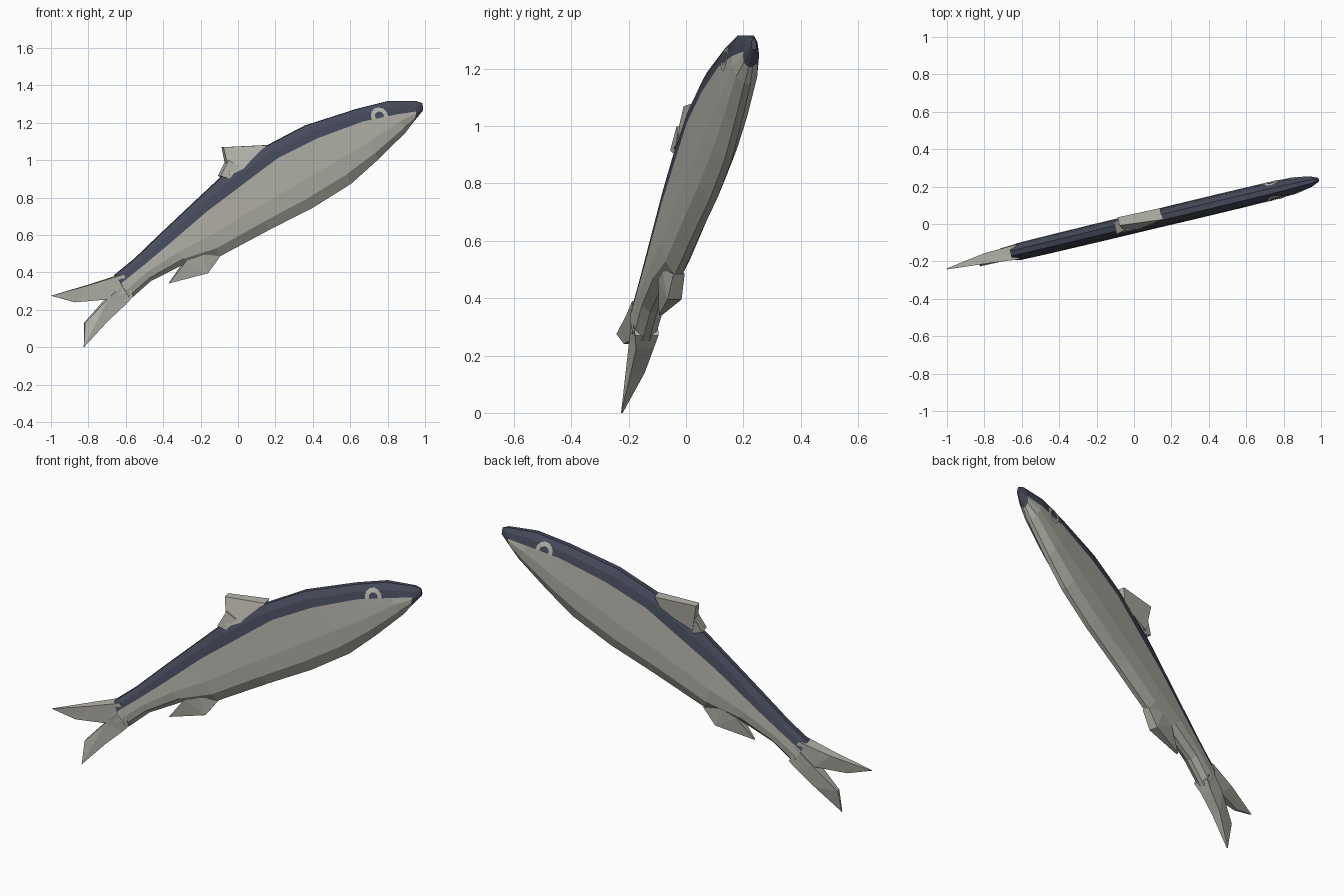
import bpy, bmesh, math
from mathutils import Vector
from mathutils.bvhtree import BVHTree

if "Cube" in bpy.data.objects:
    bpy.data.objects.remove(bpy.data.objects["Cube"])


def material(name, rgb):
    m = bpy.data.materials.new(name)
    m.diffuse_color = (*rgb, 1)
    m.use_nodes = True
    m.node_tree.nodes["Principled BSDF"].inputs["Base Color"].default_value = m.diffuse_color
    return m


SILVER = material("silver grey", (0.47, 0.46, 0.41))
DARK = material("slate blue", (0.062, 0.07, 0.105))

SLOPE = 0.24
ANG = math.atan(SLOPE)


def place(x, z, t):
    """Point on the fish plane (x, z as seen from the front), moved t sideways."""
    return Vector((x - t * math.sin(ANG), SLOPE * x + t * math.cos(ANG), z))


def finish(name, bm, mats):
    bmesh.ops.recalc_face_normals(bm, faces=bm.faces[:])
    me = bpy.data.meshes.new(name)
    bm.to_mesh(me)
    for m in mats:
        me.materials.append(m)
    ob = bpy.data.objects.new(name, me)
    bpy.context.collection.objects.link(ob)
    return ob


# Body: stations of back point, belly point, dark share of the height, half width
stations = [
    (0.985, 1.305, 0.988, 1.265, 0.5, 0.010),
    (0.955, 1.315, 0.938, 1.205, 0.5, 0.029),
    (0.80, 1.315, 0.893, 1.147, 0.42, 0.045),
    (0.63, 1.272, 0.743, 1.00, 0.24, 0.050),
    (0.36, 1.185, 0.604, 0.875, 0.22, 0.051),
    (0.15, 1.075, 0.40, 0.747, 0.20, 0.051),
    (-0.09, 0.91, 0.17, 0.63, 0.25, 0.050),
    (-0.20, 0.807, -0.11, 0.48, 0.25, 0.050),
    (-0.42, 0.60, -0.28, 0.45, 0.31, 0.049),
    (-0.55, 0.475, -0.47, 0.352, 0.35, 0.048),
    (-0.66, 0.385, -0.585, 0.25, 0.33, 0.046),
]
bm = bmesh.new()
rings = []
for xt, zt, xb, zb, f, w in stations:
    half = [(0, .3), (f * .45, .75), (f, .93), (.62, 1), (.85, .85), (1, .25)]
    loop = half + [(a, -k) for a, k in reversed(half)]
    rings.append([bm.verts.new(place(xt + (xb - xt) * a, zt + (zb - zt) * a, w * k))
                  for a, k in loop])
n = 12
for i in range(len(rings) - 1):
    for j in range(n):
        k = (j + 1) % n
        face = bm.faces.new((rings[i][j], rings[i][k], rings[i + 1][k], rings[i + 1][j]))
        # dark back and snout, silver flanks
        face.material_index = 1 if j in (0, 1, 9, 10, 11) or i == 0 else 0
bm.faces.new(rings[0]).material_index = 1
bm.faces.new(rings[-1])
finish("body", bm, [SILVER, DARK])
bm.normal_update()
tree = BVHTree.FromBMesh(bm)

# Eyes: thin silver rings laid on both sides of the head
for side, name in ((-1, "eye_near"), (1, "eye_far")):
    eye = bmesh.new()
    loops = []
    for r in (0.024, 0.046):
        loop = []
        for q in range(12):
            a = q * math.tau / 12
            start = place(0.745 + r * math.cos(a), 1.236 + r * math.sin(a), side * 0.3)
            aim = place(0, 0, -side) - place(0, 0, 0)
            hit = tree.ray_cast(start, aim)[0]
            loop.append(eye.verts.new(hit - aim * 0.005))
        loops.append(loop)
    for q in range(12):
        p = (q + 1) % 12
        eye.faces.new((loops[0][q], loops[0][p], loops[1][p], loops[1][q]))
    bmesh.ops.solidify(eye, geom=eye.faces[:], thickness=0.004)
    finish(name, eye, [SILVER])


def fin(name, outline):
    """Solid fin from outline points (x, z, near offset, far offset)."""
    f = bmesh.new()
    near = [f.verts.new(place(x, z, a)) for x, z, a, b in outline]
    far = [f.verts.new(place(x, z, b)) for x, z, a, b in outline]
    f.faces.new(near)
    f.faces.new(far[::-1])
    for i in range(len(near)):
        k = (i + 1) % len(near)
        f.faces.new((near[i], far[i], far[k], near[k]))
    bmesh.ops.triangulate(f, faces=[q for q in f.faces if len(q.verts) > 4])
    finish(name, f, [SILVER])


# Fins
fin("dorsal_fin", [(-0.075, 1.069, .01, .055), (0.15, 1.08, -.012, .05),
                   (0.12, 1.0, -.03, .03), (-0.05, 0.92, -.032, .04)])
fin("dorsal_fin_rear", [(-0.055, 1.0, -.02, .045), (0.0, 0.97, -.03, .04),
                        (-0.05, 0.90, -.03, .03), (-0.10, 0.915, -.032, .035)])
fin("belly_fin", [(-0.10, 0.485, -.02, .02), (-0.166, 0.395, -.025, .025),
                  (-0.37, 0.341, -.006, .006), (-0.283, 0.46, -.03, .03),
                  (-0.20, 0.50, -.035, .035)])

# Forked tail
fin("tail_upper", [(-0.62, 0.39, -.04, .04), (-0.79, 0.335, -.022, .035),
                   (-1.0, 0.275, -.003, .003), (-0.87, 0.24, -.008, .008),
                   (-0.70, 0.255, -.025, .03), (-0.58, 0.30, -.045, .045)])
fin("tail_lower", [(-0.60, 0.36, -.045, .045), (-0.70, 0.26, -.03, .04),
                   (-0.82, 0.13, -.012, .012), (-0.83, 0.0, -.028, -.022),
                   (-0.70, 0.14, -.025, .025), (-0.61, 0.225, -.028, .035),
                   (-0.57, 0.27, -.042, .042)])
